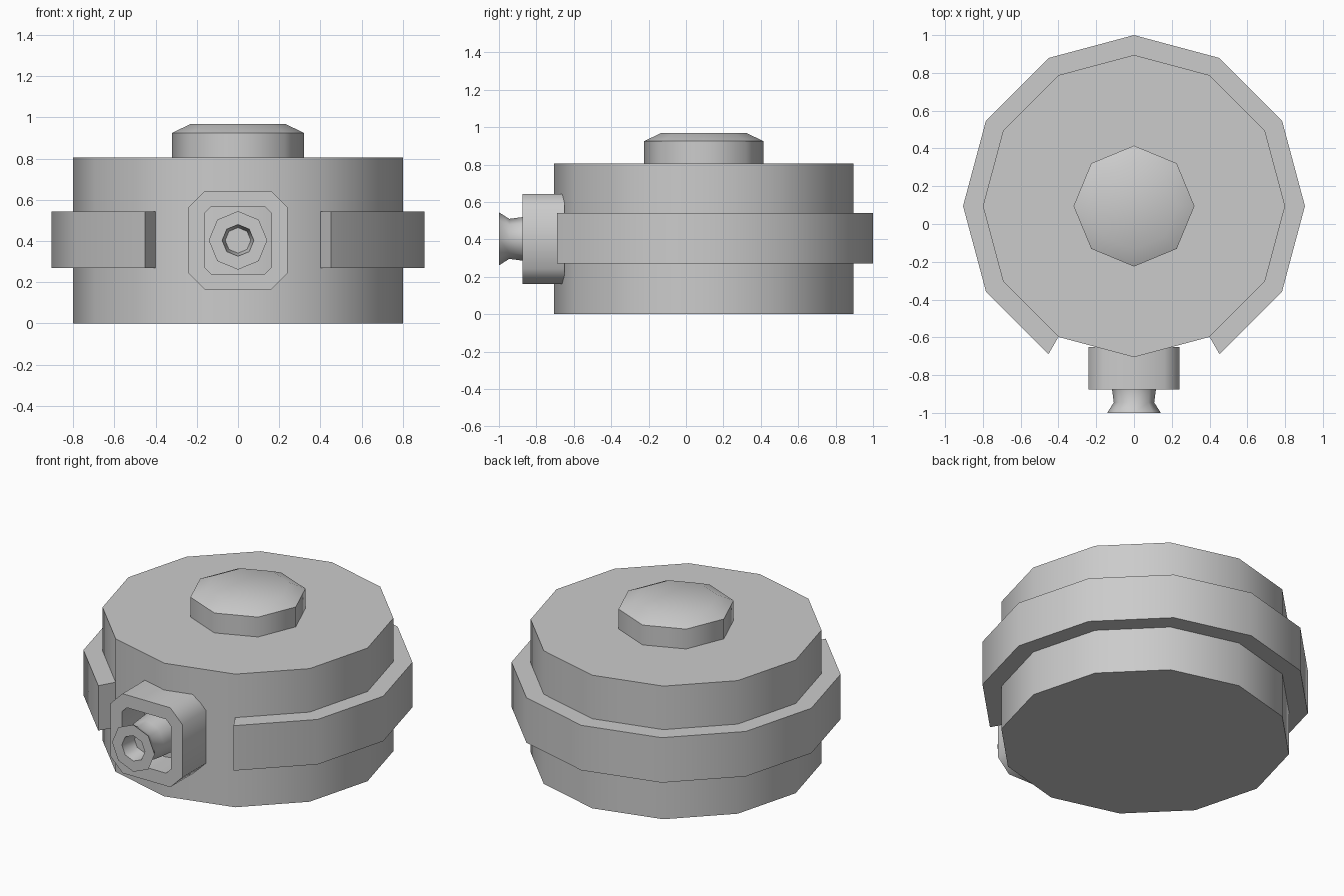
import bpy, bmesh
from math import sin, cos, pi, radians

if "Cube" in bpy.data.objects:
    bpy.data.objects.remove(bpy.data.objects["Cube"])

CY = 0.095   # centre of the round body in y
NZ = 0.403   # height of the nozzle axis


def loft(name, rings, wrap=False, caps=True, closed=True):
    """Skin a list of equally long point rings into one object."""
    bm = bmesh.new()
    rows = [[bm.verts.new(p) for p in r] for r in rings]
    pairs = list(zip(rows, rows[1:])) + ([(rows[-1], rows[0])] if wrap else [])
    n = len(rows[0])
    for a, b in pairs:
        for i in range(n if closed else n - 1):
            j = (i + 1) % n
            bm.faces.new((a[i], a[j], b[j], b[i]))
    if caps:
        bm.faces.new(rows[0])
        bm.faces.new(rows[-1])
    bmesh.ops.recalc_face_normals(bm, faces=bm.faces)
    me = bpy.data.meshes.new(name)
    bm.to_mesh(me)
    bm.free()
    ob = bpy.data.objects.new(name, me)
    bpy.context.collection.objects.link(ob)
    bpy.ops.object.select_all(action='DESELECT')
    ob.select_set(True)
    bpy.context.view_layer.objects.active = ob
    bpy.ops.object.shade_smooth_by_angle(angle=radians(50))
    return ob


def ring_z(n, r, z):
    return [(r * cos(2 * pi * i / n), CY + r * sin(2 * pi * i / n), z) for i in range(n)]


def ring_y(n, r, y):
    return [(r * cos(2 * pi * i / n), y, NZ + r * sin(2 * pi * i / n)) for i in range(n)]


def chamfered(h, c, y):
    """Square of half size h with corners cut by c, facing y."""
    pts = [(h, h - c), (h - c, h), (c - h, h), (-h, h - c),
           (-h, c - h), (c - h, -h), (h - c, -h), (h, c - h)]
    return [(x, y, NZ + z) for x, z in pts]


# twelve-sided drum
loft("body", [ring_z(12, 0.80, 0), ring_z(12, 0.80, 0.805)])

# domed button on the lid
loft("top_button", [ring_z(8, 0.32, 0.80), ring_z(8, 0.32, 0.925), ring_z(8, 0.23, 0.968)])

# band around the drum, open at the front
section = [(0.79, 0.27), (0.905, 0.27), (0.905, 0.542), (0.79, 0.542)]
arc = [radians(-60 + 30 * i) for i in range(11)]
loft("side_band", [[(r * cos(a), CY + r * sin(a), z) for r, z in section] for a in arc])

# square collar with cut corners around the nozzle
loft("nozzle_collar", [chamfered(0.24, 0.08, -0.65), chamfered(0.24, 0.08, -0.875),
                       chamfered(0.163, 0.032, -0.875), chamfered(0.163, 0.032, -0.65)],
     wrap=True, caps=False)

# flared hollow nozzle
profile = [(0.135, -0.65), (0.117, -0.87), (0.107, -0.945), (0.142, -1.0),
           (0.077, -1.0), (0.062, -0.90)]
loft("nozzle", [ring_y(8, r, y) for r, y in profile])
